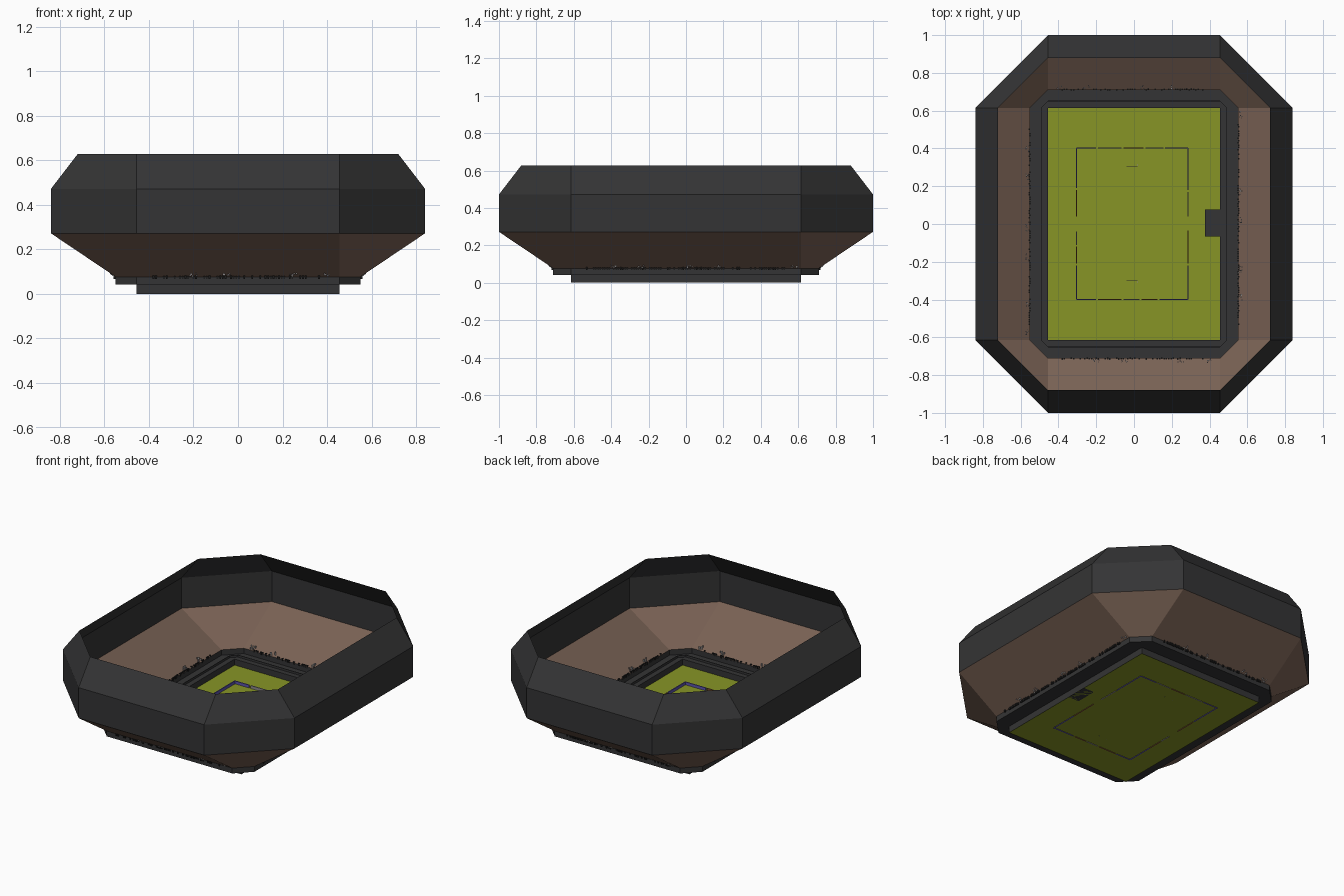
import bpy, bmesh, random

if "Cube" in bpy.data.objects:
    bpy.data.objects.remove(bpy.data.objects["Cube"])

random.seed(4)
CX, CY = 0.455, 0.615      # half size of the pitch; every ring is this plus an offset


def material(name, rgb):
    m = bpy.data.materials.new(name)
    m.diffuse_color = (*rgb, 1)
    m.use_nodes = True
    m.node_tree.nodes["Principled BSDF"].inputs["Base Color"].default_value = m.diffuse_color
    return m


DARK = material("dark grey", (0.034, 0.034, 0.035))
BROWN = material("stand brown", (0.19, 0.12, 0.088))
GRASS = material("grass green", (0.245, 0.30, 0.019))
PURPLE = material("board purple", (0.11, 0.09, 0.42))
RUST = material("board rust", (0.22, 0.09, 0.035))
GREY = material("board grey", (0.27, 0.25, 0.27))
PALE = material("pale grey", (0.62, 0.60, 0.57))
BLACK = material("black", (0.012, 0.012, 0.012))


def finish(name, bm, *mats):
    bmesh.ops.remove_doubles(bm, verts=bm.verts, dist=1e-5)
    me = bpy.data.meshes.new(name)
    bm.to_mesh(me)
    bm.free()
    for m in mats:
        me.materials.append(m)
    ob = bpy.data.objects.new(name, me)
    bpy.context.collection.objects.link(ob)
    return ob


def ring(d):
    """Chamfered rectangle, d outside the pitch rectangle."""
    return [(CX, -CY - d), (CX + d, -CY), (CX + d, CY), (CX, CY + d),
            (-CX, CY + d), (-CX - d, CY), (-CX - d, -CY), (-CX, -CY - d)]


def shell(name, profile, mat):
    """Sweep an (offset, height) profile around the stadium."""
    bm = bmesh.new()
    rows = [[bm.verts.new((x, y, z)) for x, y in ring(d)] for d, z in profile]
    for a, b in zip(rows, rows[1:]):
        for i in range(8):
            j = (i + 1) % 8
            bm.faces.new((a[i], a[j], b[j], b[i]))
    return finish(name, bm, mat)


def add_box(bm, lo, hi, index=0):
    vs = bmesh.ops.create_cube(bm, size=1)["verts"]
    for v in vs:
        v.co = [(l + h) / 2 + c * (h - l) for c, l, h in zip(v.co, lo, hi)]
    for f in {f for v in vs for f in v.link_faces}:
        f.material_index = index


# Pitch
bm = bmesh.new()
bm.faces.new([bm.verts.new((x, y, 0.003)) for x, y in
              ((-CX, -CY), (CX, -CY), (CX, CY), (-CX, CY))])
finish("pitch", bm, GRASS)

# Bowl: low wall with walkway, seating slope, outer wall with sloping roof
shell("walkway", [(0, 0), (0, 0.042), (0.095, 0.042), (0.095, 0.077)], DARK)
shell("walkway_kerb", [(0.034, 0.042), (0.034, 0.056), (0.038, 0.056), (0.038, 0.042)], DARK)
shell("seating_slope", [(0.095, 0.077), (0.385, 0.272)], BROWN)
shell("outer_wall", [(0.385, 0.272), (0.385, 0.472), (0.265, 0.628)], DARK)

# Player entrance block on the right side of the pitch
bm = bmesh.new()
add_box(bm, (0.375, -0.065, 0.003), (CX, 0.077, 0.042))
finish("entrance_block", bm, DARK)

# Boards around the field: (start, end, material) along each side
bm = bmesh.new()
T, H = 0.003, 0.022
along_x = {0.403: [(-0.305, -0.2, 0), (-0.19, -0.065, 2), (-0.055, 0.05, 1),
                   (0.06, 0.155, 2), (0.165, 0.285, 0)],
           -0.4: [(-0.305, -0.2, 0), (-0.19, -0.065, 1), (-0.055, 0.03, 2),
                  (0.04, 0.125, 1), (0.135, 0.285, 0)]}
along_y = {-0.305: [(-0.4, -0.22, 0), (-0.21, -0.12, 1), (-0.11, -0.04, 2),
                    (0.04, 0.18, 1), (0.19, 0.403, 0)],
           0.285: [(-0.4, -0.22, 0), (-0.21, -0.035, 1),
                   (0.04, 0.17, 2), (0.18, 0.403, 0)]}
for y, parts in along_x.items():
    for a, b, k in parts:
        add_box(bm, (a, y - T, 0), (b, y + T, H), k)
for x, parts in along_y.items():
    for a, b, k in parts:
        add_box(bm, (x - T, a, 0), (x + T, b, H), k)
finish("side_boards", bm, PURPLE, RUST, GREY)

# Goal frames
bm = bmesh.new()
for y, s in ((0.305, 1), (-0.3, -1)):
    for x in (-0.04, 0.018):
        add_box(bm, (x - 0.001, y - 0.001, 0), (x + 0.001, y + 0.001, 0.022))
        add_box(bm, (x - 0.001, min(y, y + 0.012 * s), 0.003),
                (x + 0.001, max(y, y + 0.012 * s), 0.005))
    add_box(bm, (-0.04, y - 0.001, 0.02), (0.018, y + 0.001, 0.022))
finish("goal_frames", bm, GREY)


# Spectators: small clusters at the foot of the stands, and a dark broken rail
def place(bm, side, t, d, w, z0, z1, k):
    """Small block at position t along a side, d outside the pitch."""
    axis, s = side
    r = w / 2
    x, y = (t, s * (CY + d)) if axis == "x" else (s * (CX + d), t)
    add_box(bm, (x - r, y - r, z0), (x + r, y + r, z1), k)


crowds = {("x", -1): (-0.2, -0.05, 0.25, 0.4),
          ("x", 1): (-0.4, -0.25, 0.05, 0.2),
          ("y", -1): (0.4, 0.25, -0.02, -0.17, -0.42, -0.57),
          ("y", 1): (0.58, 0.17, 0.02, -0.24, -0.39)}
bm = bmesh.new()
for side, spots in crowds.items():
    for t in spots:
        for i in range(8):
            d = random.uniform(0.1, 0.118)
            z = 0.077 + (d - 0.095) * 0.672
            place(bm, side, t + random.uniform(-0.018, 0.018), d, 0.005,
                  z - 0.003, z + 0.012, i % 2)
finish("spectators", bm, PALE, GREY)

bm = bmesh.new()
for side in crowds:
    half = 0.38 if side[0] == "x" else 0.53
    t = -half
    while t < half:
        if random.random() < 0.7:
            place(bm, side, t, random.uniform(0.096, 0.1), 0.008, 0.068, 0.086, 0)
        t += 0.012
finish("front_row_rail", bm, BLACK)
